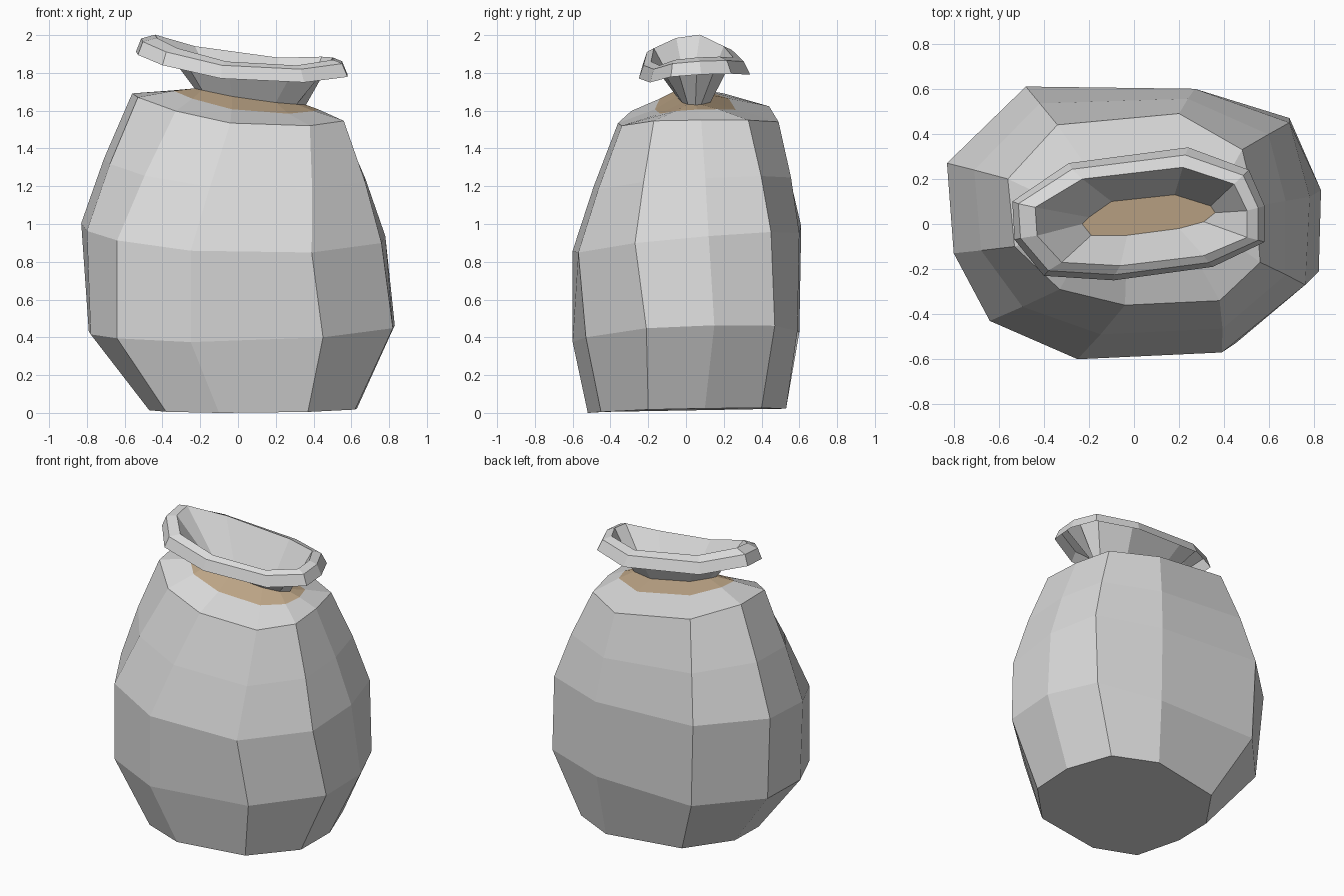
import bpy
import bmesh

old_cube = bpy.data.objects.get("Cube")
if old_cube:
    bpy.data.objects.remove(old_cube, do_unlink=True)


def make_material(name, colour):
    material = bpy.data.materials.new(name)
    material.use_nodes = True
    material.diffuse_color = colour
    material.node_tree.nodes["Principled BSDF"].inputs["Base Color"].default_value = colour
    return material


cloth = make_material("grey cloth", (0.7, 0.7, 0.7, 1))
twine = make_material("tan twine", (0.5, 0.37, 0.235, 1))

# Cross-sections seen from above, counter-clockwise from the front right corner
BASE = [(-.38, -.42), (-.1, -.52), (.37, -.45), (.62, -.2), (.63, .1),
        (.52, .4), (.24, .53), (-.27, .43), (-.47, .14), (-.47, -.12)]
LOWER = [(-.64, -.43), (-.25, -.6), (.45, -.53), (.82, -.21), (.83, .15),
         (.69, .47), (.27, .59), (-.46, .6), (-.79, .24), (-.78, -.13)]
BELLY = [(-.64, -.43), (-.25, -.6), (.39, -.57), (.76, -.27), (.78, .12),
         (.69, .45), (.27, .6), (-.48, .61), (-.83, .27), (-.8, -.13)]
SHOULDER = [(-.33, -.29), (-.04, -.36), (.38, -.34), (.56, -.17), (.54, .08),
            (.48, .33), (.2, .49), (-.34, .44), (-.56, .2), (-.53, -.1)]
NECK = [(-.19, -.05), (-.03, -.05), (.2, -.02), (.31, .01), (.36, .05),
        (.34, .08), (.18, .13), (-.1, .1), (-.2, .03), (-.23, 0)]
LIP = [(-.4, -.23), (-.09, -.25), (.35, -.19), (.58, -.08), (.58, .08),
       (.51, .24), (.24, .34), (-.29, .27), (-.54, .1), (-.53, -.07)]


def section(outline, height, lean_x=0.0, lean_y=0.0, sag=0.0):
    """Lift an outline into a ring that leans and sags like soft cloth."""
    return [(x, y, height + lean_x * x + lean_y * y + sag * x * x) for x, y in outline]


def blend(first, second, amount):
    return [tuple(a + (b - a) * amount for a, b in zip(p, q)) for p, q in zip(first, second)]


def loft(name, rings, materials, cap_start=False, cap_end=False):
    """Skin a stack of rings; each band uses the material of the same place in the list."""
    mesh = bpy.data.meshes.new(name)
    for material in (cloth, twine):
        mesh.materials.append(material)
    bm = bmesh.new()
    loops = [[bm.verts.new(point) for point in ring] for ring in rings]
    for lower, upper, index in zip(loops, loops[1:], materials):
        count = len(lower)
        for i in range(count):
            j = (i + 1) % count
            bm.faces.new((lower[i], lower[j], upper[j], upper[i])).material_index = index
    if cap_start:
        bm.faces.new(loops[0][::-1]).material_index = materials[0]
    if cap_end:
        bm.faces.new(loops[-1]).material_index = materials[-1]
    bm.to_mesh(mesh)
    bm.free()
    obj = bpy.data.objects.new(name, mesh)
    bpy.context.collection.objects.link(obj)
    return obj


# Sack body, closed by the twine band around the neck
base = section(BASE, .01, 0, .02, .03)
lower_belly = section(LOWER, .4, .02, .04, .06)
upper_belly = section(BELLY, .9, -.03, .09, .08)
shoulder = section(SHOULDER, 1.54, -.12, .03, .25)
chest = [(x * 1.02, y * 1.02, z) for x, y, z in blend(upper_belly, shoulder, .5)]
tie = section(blend(NECK, SHOULDER, .37), 1.61, -.165, .05, .35)
neck = section(NECK, 1.67, -.17, 0, .17)
loft("sack_body", [base, lower_belly, upper_belly, chest, shoulder, tie, neck],
     [0, 0, 0, 0, 0, 1], cap_start=True, cap_end=True)

# Flared mouth with its edge folded outwards and down
lip_edge = section(LIP, 1.778, -.115, .08, .22)
lip_fold = [(x * .95, y * .9, z + .07) for x, y, z in lip_edge]
lip_inner = [(x * .84 + .015, y * .74, z + .09) for x, y, z in lip_edge]
loft("sack_mouth", [neck, lip_inner, lip_fold, lip_edge], [0, 0, 0])
